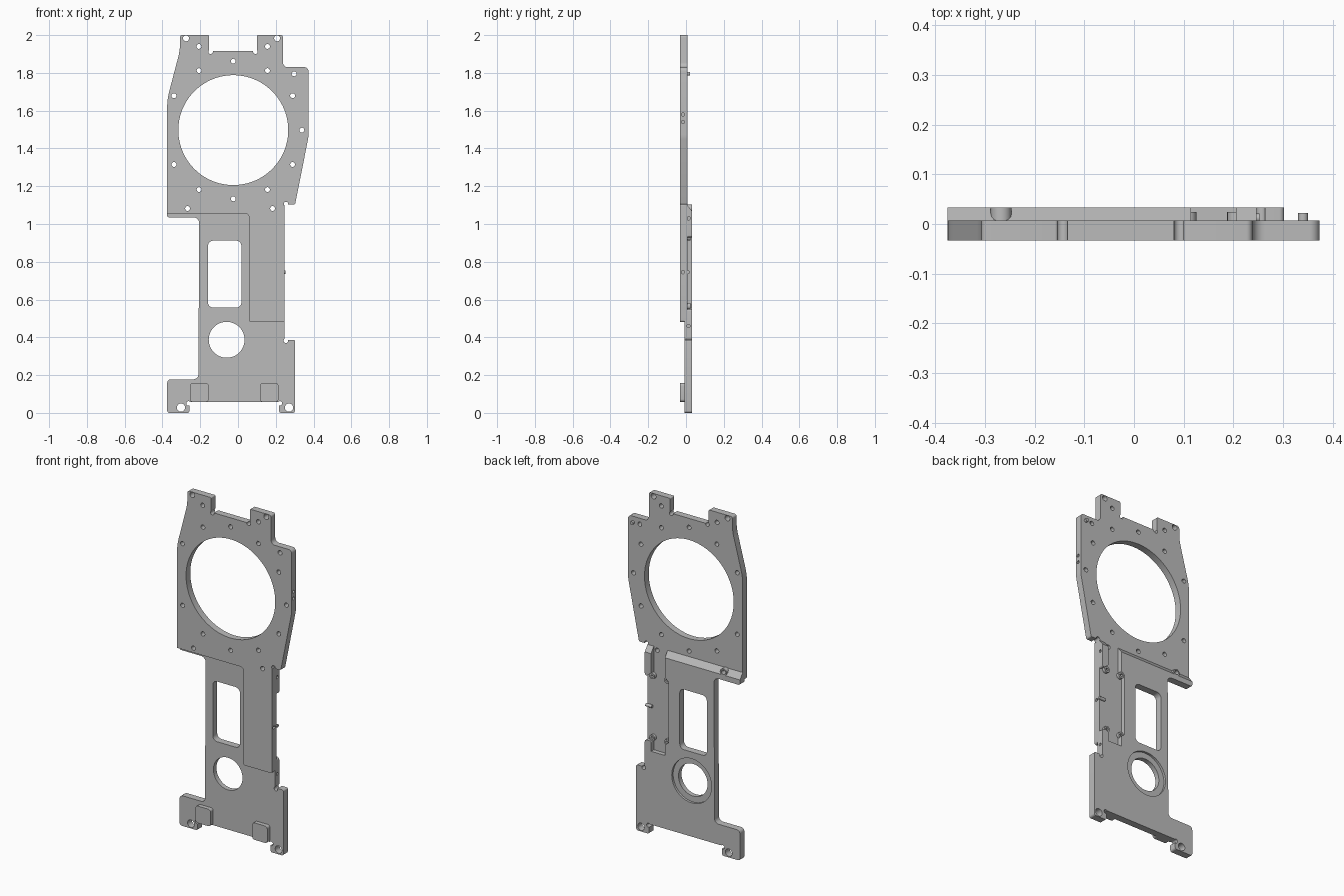
import bpy, bmesh, math
from mathutils import Vector

cube = bpy.data.objects.get("Cube")
if cube:
    bpy.data.objects.remove(cube, do_unlink=True)

grey = bpy.data.materials.new("plain_grey")
grey.use_nodes = True
grey.diffuse_color = (0.5, 0.5, 0.5, 1)
grey.node_tree.nodes["Principled BSDF"].inputs["Base Color"].default_value = (0.5, 0.5, 0.5, 1)

FRONT, MID_FRONT, MID_BACK, BACK = -0.033, -0.008, 0.007, 0.033


def fillet(points, default=0.0):
    """Round each corner (a, b, radius) of a closed outline."""
    out = []
    n = len(points)
    for i, p in enumerate(points):
        c = Vector(p[:2])
        r = p[2] if len(p) > 2 else default
        u = Vector(points[i - 1][:2]) - c
        v = Vector(points[(i + 1) % n][:2]) - c
        angle = u.angle(v)
        if r <= 0 or angle > 3.13:
            out.append(c)
            continue
        t = min(r / math.tan(angle / 2), 0.48 * min(u.length, v.length))
        a, b = c + u.normalized() * t, c + v.normalized() * t
        rad = t * math.tan(angle / 2)
        mid = c + (u.normalized() + v.normalized()).normalized() * rad / math.sin(angle / 2)
        steps = 6
        turn = (a - mid).angle_signed(b - mid)
        for k in range(steps + 1):
            th = -turn * k / steps
            d = a - mid
            out.append(mid + Vector((d.x * math.cos(th) - d.y * math.sin(th),
                                     d.x * math.sin(th) + d.y * math.cos(th))))
    return out


def prism(name, outline, lo, hi, axis="y"):
    """Extrude an outline along y (x, z points) or x (y, z points)."""
    place = (lambda p, d: (p[0], d, p[1])) if axis == "y" else (lambda p, d: (d, p[0], p[1]))
    bm = bmesh.new()
    face = bm.faces.new([bm.verts.new(place(p, lo)) for p in outline])
    moved = bmesh.ops.extrude_face_region(bm, geom=[face])["geom"]
    step = Vector(place((0, 0), hi - lo))
    bmesh.ops.translate(bm, vec=step, verts=[g for g in moved if isinstance(g, bmesh.types.BMVert)])
    bmesh.ops.recalc_face_normals(bm, faces=bm.faces)
    mesh = bpy.data.meshes.new(name)
    bm.to_mesh(mesh)
    bm.free()
    mesh.materials.append(grey)
    obj = bpy.data.objects.new(name, mesh)
    bpy.context.scene.collection.objects.link(obj)
    return obj


def disc(name, a, b, r, lo, hi, axis="y", sides=16):
    ring = [(a + r * math.cos(math.tau * i / sides), b + r * math.sin(math.tau * i / sides))
            for i in range(sides)]
    return prism(name, ring, lo, hi, axis)


def box_outline(x0, x1, z0, z1, r):
    return fillet([(x0, z0), (x1, z0), (x1, z1), (x0, z1)], r)


def cut(obj, cutters):
    """Subtract every cutter and bake the result."""
    for c in cutters:
        m = obj.modifiers.new("cut", "BOOLEAN")
        m.operation, m.solver, m.object = "DIFFERENCE", "EXACT", c
    bpy.context.view_layer.update()
    baked = bpy.data.meshes.new_from_object(obj.evaluated_get(bpy.context.evaluated_depsgraph_get()))
    obj.modifiers.clear()
    obj.data = baked


def hole(x, z, r=0.013, lo=-0.1, hi=0.1, sides=16):
    return disc("cutter", x, z, r, lo, hi, "y", sides)


# Upper plate with the long front panel below it
upper_plate = prism("upper_plate", fillet([
    (-0.307, 2.0, 0.012), (-0.153, 2.0, 0.006), (-0.153, 1.915), (0.1, 1.915), (0.1, 2.0, 0.006),
    (0.238, 2.0, 0.012), (0.238, 1.83, 0.025), (0.373, 1.83, 0.02), (0.373, 1.46, 0.15),
    (0.302, 1.103, 0.01), (0.246, 1.103), (0.246, 0.48, 0.012), (0.058, 0.48, 0.012),
    (0.058, 1.055, 0.018), (-0.375, 1.055), (-0.375, 1.66, 0.35), (-0.307, 1.92, 0.3)]),
    FRONT, MID_BACK)

# Lower plate: stem, feet, and the stepped edge of the rear recess
lower_plate = prism("lower_plate", fillet([
    (-0.375, 1.1), (-0.375, 1.035, 0.01), (-0.205, 1.035, 0.03), (-0.21, 0.178, 0.025),
    (-0.375, 0.178, 0.02), (-0.375, 0.0, 0.012), (-0.257, 0.0, 0.012), (-0.257, 0.058),
    (0.217, 0.058), (0.217, 0.0, 0.012), (0.302, 0.0, 0.012), (0.302, 0.387, 0.01),
    (0.246, 0.387), (0.246, 0.55, 0.012), (0.205, 0.55, 0.012), (0.205, 0.49),
    (0.115, 0.49), (0.115, 0.55, 0.01), (0.092, 0.57), (0.092, 0.93), (0.115, 0.95, 0.01),
    (0.115, 1.1)]), MID_FRONT, BACK)

# Rear side flange beside the recess
side_flange = prism("side_flange", fillet([
    (0.205, 0.95, 0.01), (0.246, 0.92, 0.01), (0.246, 1.1), (0.205, 1.1)]), MID_FRONT, BACK)

# Slanted top edge on the rear layer
slope = prism("cutter", [(MID_BACK, 1.1), (BACK, 1.066), (0.06, 1.066), (0.06, 1.14), (MID_BACK, 1.14)],
              -0.5, 0.5, "x")

# Front pads near the feet
pads = [prism("front_pad", box_outline(x, x + 0.098, 0.058, 0.158, 0.015), FRONT, MID_FRONT + 0.002)
        for x in (-0.254, 0.116)]

# Rear bosses and pins
corner_boss = disc("corner_boss", -0.267, 1.082, 0.021, 0.0, BACK)
bosses = [disc("recess_boss", x, z, 0.018, 0.0, 0.024) for x in (0.108, 0.205) for z in (0.565, 0.93)]
locating_pin = disc("locating_pin", 0.34, 1.795, 0.01, 0.0, 0.022)
side_pin = disc("side_pin", 0.012, 0.745, 0.009, 0.212, 0.252, "x")

# Screw holes
ring_holes = [(-0.025 + sx * dx, 1.497 + sz * dz)
              for dx, dz in ((0.181, 0.315), (0.314, 0.182)) for sx in (-1, 1) for sz in (-1, 1)]
ring_holes += [(-0.025, 1.862), (-0.025, 1.133), (0.338, 1.497)]
other_holes = [(-0.207, 1.94), (0.156, 1.94), (0.297, 1.795), (0.183, 1.082)]
upper_cuts = [hole(x, z) for x, z in ring_holes + other_holes]
upper_cuts += [hole(x, 1.983, 0.016) for x in (-0.275, 0.207)]
boss_hole = hole(-0.267, 1.082)

# Large openings
lens_opening = hole(-0.025, 1.497, 0.291, sides=96)
port = hole(-0.06, 0.387, 0.095, sides=48)
port_recess = hole(-0.06, 0.387, 0.13, BACK - 0.013, 0.1, 48)
window = prism("cutter", box_outline(-0.159, 0.018, 0.557, 0.912, 0.028), -0.1, 0.1)
foot_holes = [hole(x, 0.028, 0.022, sides=24) for x in (-0.302, 0.27)]

# Round corner reliefs and small edge holes
upper_relief = [hole(x, z, 0.012) for x, z in ((-0.145, 1.912), (0.092, 1.912), (0.254, 1.106))]
lower_relief = [hole(x, z, 0.012) for x, z in ((-0.262, 0.05), (0.222, 0.05), (0.253, 0.382))]
edge_upper = [disc("cutter", -0.016, z, 0.009, x, 0.5, "x", 12)
              for x, z in ((0.345, 1.58), (0.345, 1.54), (0.23, 0.745))]
edge_lower = disc("cutter", 0.014, 0.46, 0.009, 0.23, 0.5, "x", 12)
edge_flange = disc("cutter", 0.014, 1.03, 0.009, 0.23, 0.5, "x", 12)
boss_holes = [hole(x, z, 0.008, 0.009, 0.1, 12) for x in (0.108, 0.205) for z in (0.565, 0.93)]

cut(upper_plate, upper_cuts + upper_relief + edge_upper + [lens_opening, boss_hole])
cut(lower_plate, foot_holes + lower_relief + boss_holes
    + [slope, port, port_recess, window, boss_hole, edge_lower])
cut(side_flange, [slope, edge_flange] + boss_holes[2:])
cut(corner_boss, [boss_hole])
for boss, c in zip(bosses, boss_holes):
    cut(boss, [c])

# Remove cutters, then shade curved walls smoothly
for o in [o for o in bpy.data.objects if o.name.startswith("cutter")]:
    bpy.data.objects.remove(o, do_unlink=True)
bpy.ops.object.select_all(action="DESELECT")
for o in [upper_plate, lower_plate, side_flange, corner_boss, locating_pin, side_pin] + pads + bosses:
    o.select_set(True)
bpy.context.view_layer.objects.active = upper_plate
bpy.ops.object.shade_smooth_by_angle(angle=math.radians(30))
